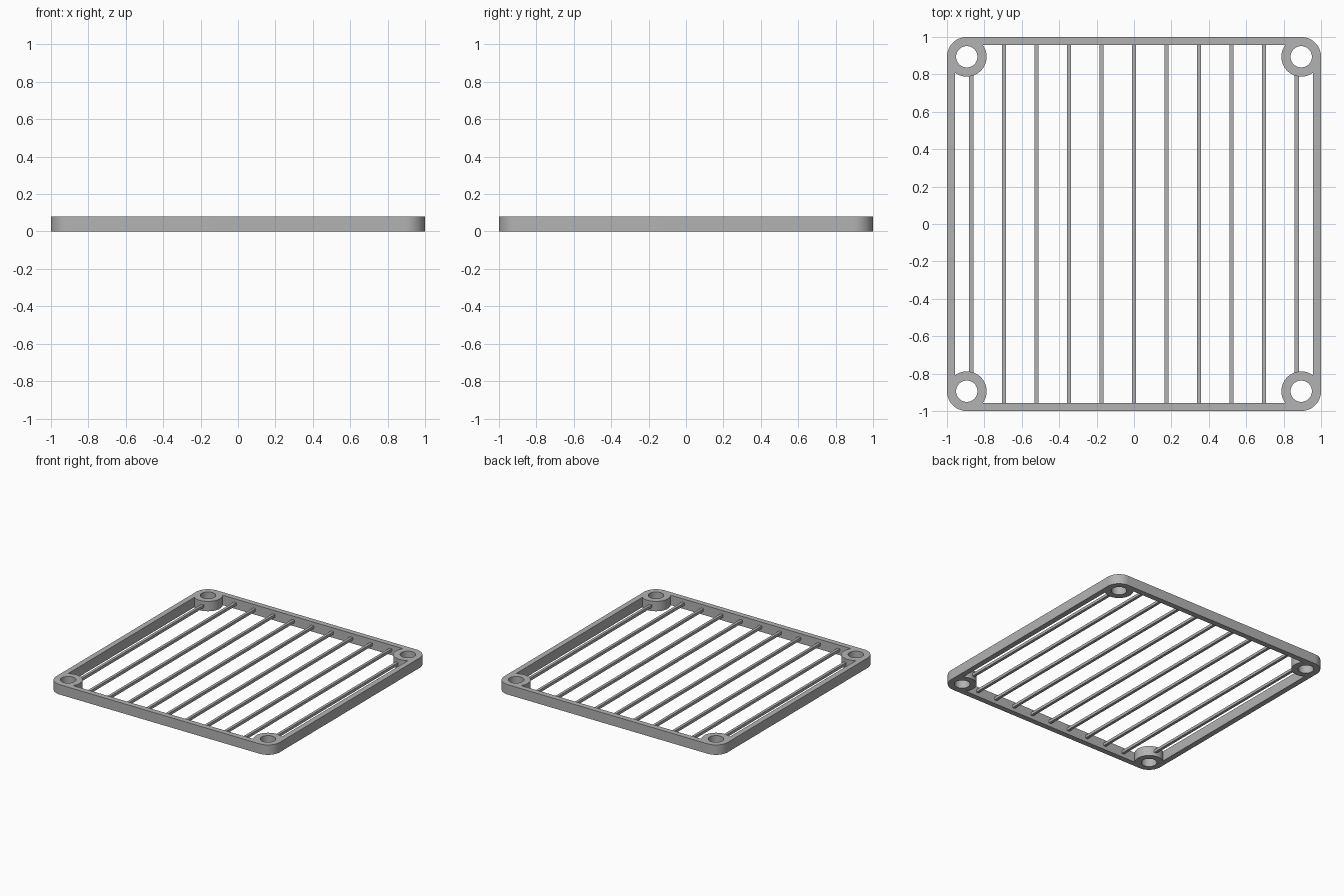
import bpy
from math import sin, cos, pi, acos

cube = bpy.data.objects.get("Cube")
if cube:
    bpy.data.objects.remove(cube)

HEIGHT = 0.08
INNER = 0.956      # half width of the opening
CENTRE = 0.894     # corner boss centre
BOSS = 0.106
HOLE = 0.057
BAR_W, BAR_H, BAR_Z = 0.022, 0.022, 0.04
PITCH = 0.174

grey = bpy.data.materials.new("grey")
grey.use_nodes = True
grey.diffuse_color = (0.45, 0.45, 0.45, 1)
grey.node_tree.nodes["Principled BSDF"].inputs["Base Color"].default_value = grey.diffuse_color


def arc(cx, cy, r, start, end, steps):
    angles = [start + (end - start) * i / steps for i in range(steps + 1)]
    return [(cx + r * cos(a), cy + r * sin(a)) for a in angles]


def corners():
    """Corner boss centres, anticlockwise, with their turn angle."""
    for q, (sx, sy) in enumerate([(1, 1), (-1, 1), (-1, -1), (1, -1)]):
        yield sx * CENTRE, sy * CENTRE, q * pi / 2


# Outlines: rounded outside, opening that bulges round the bosses, screw holes
outer, opening, holes = [], [], []
side = acos((INNER - CENTRE) / BOSS)
for cx, cy, turn in corners():
    outer += arc(cx, cy, BOSS, turn, turn + pi / 2, 16)
    opening += arc(cx, cy, BOSS, turn - side, turn - 3 * pi / 2 + side, 32)
    holes.append(arc(cx, cy, HOLE, 0, 2 * pi, 48)[:-1])

# Frame with corner bosses
curve = bpy.data.curves.new("frame", "CURVE")
curve.dimensions = "2D"
curve.fill_mode = "BOTH"
curve.extrude = HEIGHT / 2
for outline in [outer, opening] + holes:
    spline = curve.splines.new("POLY")
    spline.points.add(len(outline) - 1)
    for point, (x, y) in zip(spline.points, outline):
        point.co = (x, y, 0, 1)
    spline.use_cyclic_u = True
frame = bpy.data.objects.new("frame", curve)
bpy.context.collection.objects.link(frame)
frame.location.z = HEIGHT / 2
bpy.ops.object.select_all(action="DESELECT")
frame.select_set(True)
bpy.context.view_layer.objects.active = frame
bpy.ops.object.convert(target="MESH")
frame = bpy.context.object
frame.data.materials.clear()
frame.data.materials.append(grey)
bpy.ops.object.mode_set(mode="EDIT")
bpy.ops.mesh.select_all(action="SELECT")
bpy.ops.mesh.remove_doubles(threshold=0.0001)
bpy.ops.mesh.normals_make_consistent(inside=False)
bpy.ops.object.mode_set(mode="OBJECT")
bpy.ops.object.shade_smooth_by_angle(angle=pi / 6)

# Grille bars; the outermost pair ends in the bosses
for k in range(-5, 6):
    half = 0.8 if abs(k) == 5 else INNER + 0.01
    bpy.ops.mesh.primitive_cube_add(size=1, location=(k * PITCH, 0, BAR_Z))
    bar = bpy.context.object
    bar.name = f"grille_bar_{k + 6}"
    bar.scale = (BAR_W, 2 * half, BAR_H)
    bar.data.materials.append(grey)
